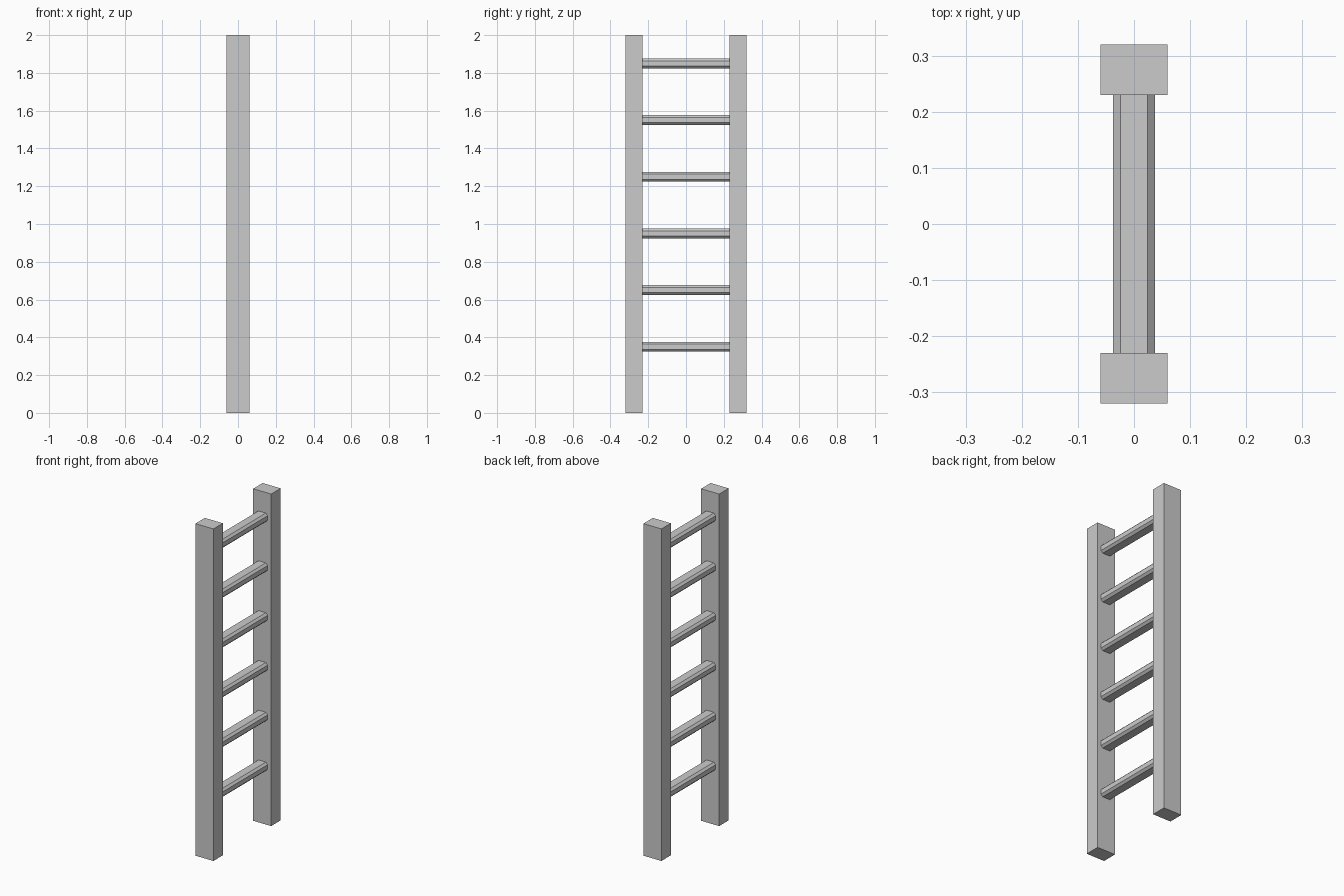
import bpy, bmesh

if "Cube" in bpy.data.objects:
    bpy.data.objects.remove(bpy.data.objects["Cube"])

RAIL_X, RAIL_IN, RAIL_OUT, HEIGHT = 0.06, 0.23, 0.32, 2.0
RUNG_X, RUNG_Z, CHAMFER = 0.037, 0.026, 0.0125


def make_box(name, size, center, chamfer=0.0):
    """Box object; optional flat chamfer on the edges running along y."""
    bm = bmesh.new()
    bmesh.ops.create_cube(bm, size=1)
    bmesh.ops.scale(bm, vec=size, verts=bm.verts)
    if chamfer:
        long_edges = [e for e in bm.edges
                      if abs(e.verts[0].co.y - e.verts[1].co.y) > 1e-4]
        bmesh.ops.bevel(bm, geom=long_edges, offset=chamfer,
                        offset_type='OFFSET', segments=1, affect='EDGES')
    mesh = bpy.data.meshes.new(name)
    bm.to_mesh(mesh)
    bm.free()
    obj = bpy.data.objects.new(name, mesh)
    obj.location = center
    bpy.context.collection.objects.link(obj)
    return obj


# Two upright side rails
for label, side in (("front", -1), ("back", 1)):
    make_box(f"{label}_rail", (2 * RAIL_X, RAIL_OUT - RAIL_IN, HEIGHT),
             (0, side * (RAIL_IN + RAIL_OUT) / 2, HEIGHT / 2))

# Six chamfered rungs, slightly let into the rails
for i in range(6):
    make_box(f"rung_{i + 1}", (2 * RUNG_X, 2 * RAIL_IN + 0.01, 2 * RUNG_Z),
             (0, 0, 0.35 + 0.3 * i), CHAMFER)
